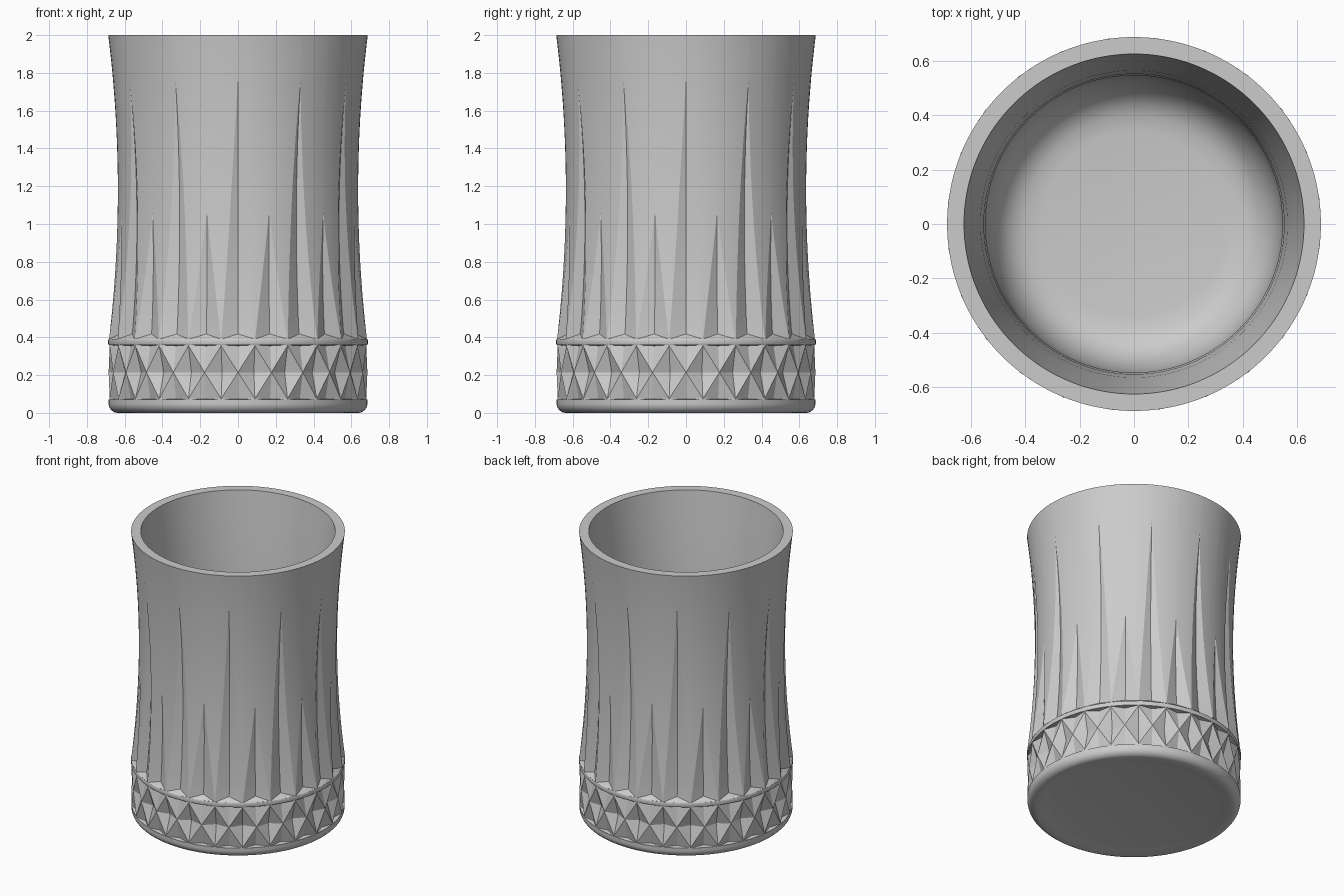
import bpy, bmesh
from math import cos, sin, radians, pi

if "Cube" in bpy.data.objects:
    bpy.data.objects.remove(bpy.data.objects["Cube"])


def ring_mesh(name, rows, smooth=None, tri=None):
    """Skin closed rings of (radius, angle, z); rings run upward on outer faces."""
    bm = bmesh.new()
    vs = [[bm.verts.new((r * cos(a), r * sin(a), z)) for r, a, z in row] for row in rows]
    n = len(rows[0])
    for i in range(len(vs) - 1):
        for j in range(n):
            k = (j + 1) % n
            a, b, c, d = vs[i][j], vs[i][k], vs[i + 1][k], vs[i + 1][j]
            if tri is None:
                bm.faces.new((a, b, c, d))
            elif tri(i, j):
                bm.faces.new((a, b, c))
                bm.faces.new((a, c, d))
            else:
                bm.faces.new((a, b, d))
                bm.faces.new((b, c, d))
    bmesh.ops.remove_doubles(bm, verts=bm.verts, dist=1e-5)
    me = bpy.data.meshes.new(name)
    bm.to_mesh(me)
    bm.free()
    ob = bpy.data.objects.new(name, me)
    bpy.context.collection.objects.link(ob)
    if smooth:
        bpy.ops.object.select_all(action='DESELECT')
        ob.select_set(True)
        bpy.context.view_layer.objects.active = ob
        bpy.ops.object.shade_smooth_by_angle(angle=radians(smooth))
    return ob


def lathe(name, profile, smooth=30, n=144):
    return ring_mesh(name, [[(r, 2 * pi * j / n, z) for j in range(n)] for r, z in profile], smooth)


def wall_radius(z):
    return 0.637 + 0.05 * ((z - 1.2) / 0.8) ** 2


# Rounded foot with a slightly hollow underside
foot = [(0, 0.015), (0.53, 0.015), (0.57, 0.008), (0.61, 0.001), (0.63, 0)]
foot += [(0.635 + 0.05 * sin(radians(t)), 0.05 - 0.05 * cos(radians(t))) for t in range(10, 91, 10)]
foot += [(0.685, 0.07)]
lathe("foot", foot)

# Cut band: proud star points with recessed hollows between them
R, D, N = 0.685, 0.04, 48
band = []
for z, even, odd in [(0.07, 0, 0), (0.075, 0.03, 0), (0.215, 0, D), (0.355, 0.03, 0), (0.36, 0, 0)]:
    band.append([(R - (odd if j % 2 else even), 2 * pi * j / N, z) for j in range(N)])
# diagonals always join a band-edge point to a middle point
ring_mesh("cut_band", band, tri=lambda i, j: (i < 2) == (j % 2 == 1))

# Plain collar above the band
lathe("collar", [(0.685, 0.36), (0.687, 0.365), (0.687, 0.385), (0.685, 0.39)])

# Waisted wall with alternating long and short V flutes
LONG, SHORT, Z0 = 1.76, 1.06, 0.39
zs = [Z0] + [0.45 + 0.0508 * i for i in range(12)] + [SHORT]
zs += [1.06 + 0.05 * i for i in range(1, 14)] + [LONG, 1.80, 1.85, 1.90, 1.95, 2.0]


def flute(z, tip):
    """Half width in degrees and depth of a flute at height z."""
    t = max(0, (tip - z) / (tip - Z0))
    return max(0.1, 7.4 * t), 0.04 * t


wall = []
for z in zs:
    r = wall_radius(z)
    (wl, dl), (ws, ds) = flute(z, LONG), flute(z, SHORT)
    lift = 0.7 if z == Z0 else 0
    row = []
    for s in range(12):
        half = [wl + (15 - ws - wl) * t / 4 for t in range(5)]
        cols = [(0, dl)] + [(a, 0) for a in half] + [(15, ds)] + [(30 - a, 0) for a in reversed(half)]
        row += [(r - d, radians(30 * s + a), z + lift * d) for a, d in cols]
    wall.append(row)
# sloping shelf from the collar up into the flutes
shelf = [[(0.685, a, Z0) for _, a, _ in wall[0]], wall[0]]
ring_mesh("flute_shelf", shelf)
ring_mesh("fluted_wall", wall, smooth=11)

# Flat rim, inner wall and rounded floor
lathe("rim_and_interior", [
    (0.687, 2.0), (0.625, 2.0), (0.603, 1.8), (0.582, 1.6), (0.564, 1.4), (0.552, 1.2),
    (0.546, 1.0), (0.545, 0.8), (0.543, 0.62), (0.535, 0.53), (0.515, 0.45), (0.485, 0.39),
    (0.445, 0.35), (0.40, 0.33), (0.34, 0.322), (0, 0.32)], smooth=40)
